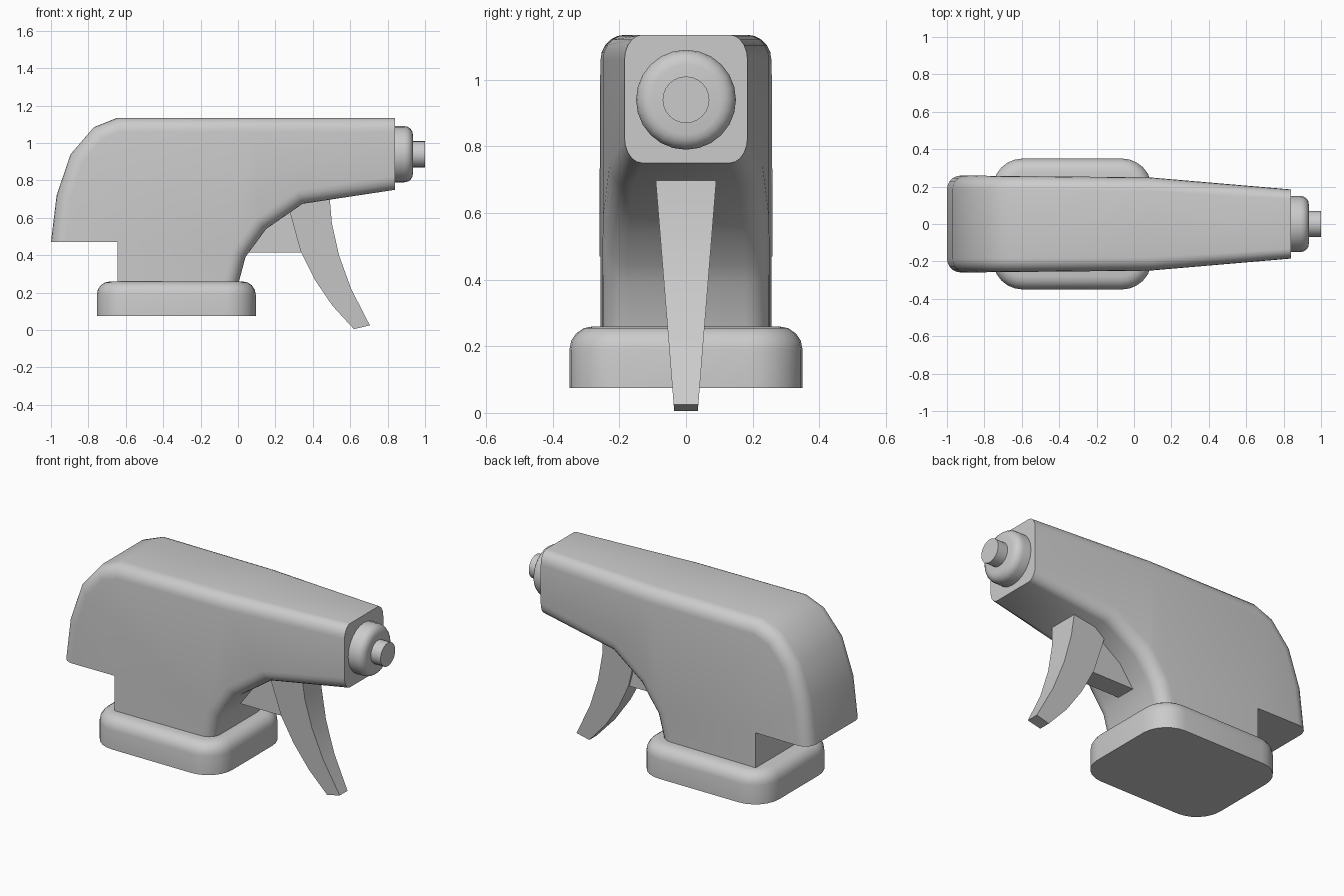
import bpy, bmesh
from math import pi
from mathutils import Matrix, Vector

cube = bpy.data.objects.get("Cube")
if cube:
    bpy.data.objects.remove(cube, do_unlink=True)

grey = bpy.data.materials.new("light grey plastic")
grey.use_nodes = True
grey.diffuse_color = (0.6, 0.6, 0.6, 1)
grey.node_tree.nodes["Principled BSDF"].inputs["Base Color"].default_value = (0.6, 0.6, 0.6, 1)


def finish(name, bm, smooth=True):
    bmesh.ops.recalc_face_normals(bm, faces=bm.faces[:])
    mesh = bpy.data.meshes.new(name)
    bm.to_mesh(mesh)
    bm.free()
    mesh.materials.append(grey)
    obj = bpy.data.objects.new(name, mesh)
    bpy.context.collection.objects.link(obj)
    if smooth:
        bpy.ops.object.select_all(action='DESELECT')
        obj.select_set(True)
        bpy.context.view_layer.objects.active = obj
        bpy.ops.object.shade_smooth_by_angle(angle=pi / 5)
    return obj


def slab(profile, half):
    """Extrude an x-z outline symmetrically along y."""
    bm = bmesh.new()
    face = bm.faces.new([bm.verts.new((x, -half, z)) for x, z in profile])
    new = bmesh.ops.extrude_face_region(bm, geom=[face])["geom"]
    moved = [v for v in new if isinstance(v, bmesh.types.BMVert)]
    bmesh.ops.translate(bm, verts=moved, vec=(0, 2 * half, 0))
    return bm


def round_edges(bm, edges, radius, segments):
    bmesh.ops.bevel(bm, geom=edges, offset=radius, segments=segments,
                    profile=0.5, affect='EDGES', clamp_overlap=True)


# Body: back, top and throat outlines; the end, heel and neck edges stay sharp
crown = [(-1, 0.47), (-0.97, 0.72), (-0.895, 0.94), (-0.77, 1.085),
         (-0.645, 1.135), (0.84, 1.135)]
throat = [(0.84, 0.75), (0.345, 0.675), (0.15, 0.54), (0.04, 0.39), (0, 0.24)]
heel = [(-0.645, 0.24), (-0.645, 0.47)]
bm = slab(crown + throat + heel, 0.26)


def in_chain(edge, chain):
    a, b = edge.verts
    return abs(a.co.y - b.co.y) < 0.01 and all(
        any((Vector((v.co.x, v.co.z)) - Vector(p)).length < 0.001 for p in chain)
        for v in (a, b))


round_edges(bm, [e for e in bm.edges if in_chain(e, crown) or in_chain(e, throat)], 0.075, 5)

# Taper the body toward the nozzle
kink = 0.08
bmesh.ops.bisect_plane(bm, geom=bm.verts[:] + bm.edges[:] + bm.faces[:],
                       plane_co=(kink, 0, 0), plane_no=(1, 0, 0))
for v in bm.verts:
    if v.co.x > kink:
        v.co.y *= 0.96 - 0.25 * (v.co.x - kink) / (0.84 - kink)
    else:
        v.co.y *= 1 - 0.04 * (v.co.x + 1) / (kink + 1)
finish("body", bm)

# Collar cap: rounded box with a soft top rim
bm = bmesh.new()
bmesh.ops.create_cube(bm, size=1, matrix=Matrix.Translation((-0.33, 0, 0.167))
                      @ Matrix.Diagonal((0.85, 0.70, 0.185, 1)))
upright = [e for e in bm.edges if abs(e.verts[0].co.z - e.verts[1].co.z) > 0.1]
round_edges(bm, upright, 0.16, 6)
rim = [e for e in bm.edges if all(v.co.z > 0.25 for v in e.verts)]
round_edges(bm, rim, 0.07, 4)
finish("collar_cap", bm)

# Trigger: curved blade narrowing toward its tip
blade = [(0.27, 0.7), (0.28, 0.62), (0.335, 0.42), (0.41, 0.27), (0.505, 0.13),
         (0.62, 0.005), (0.705, 0.025), (0.605, 0.22), (0.54, 0.4),
         (0.502, 0.57), (0.49, 0.71)]
bm = slab(blade, 1)
for v in bm.verts:
    v.co.y *= 0.035 + 0.08 * v.co.z
finish("trigger", bm)

# Link joining the trigger to the throat
link = [(0.02, 0.415), (0.345, 0.415), (0.29, 0.65), (0.15, 0.6)]
finish("trigger_link", slab(link, 0.06), smooth=False)


# Nozzle: round collar with a softened front rim and a small tip
def disc(name, x0, x1, radius, soft=0):
    bm = bmesh.new()
    place = Matrix.Translation(((x0 + x1) / 2, 0, 0.94)) @ Matrix.Rotation(pi / 2, 4, 'Y')
    bmesh.ops.create_cone(bm, cap_ends=True, segments=24, radius1=radius,
                          radius2=radius, depth=x1 - x0, matrix=place)
    if soft:
        front = [e for e in bm.edges if all(v.co.x > x1 - 0.001 for v in e.verts)]
        round_edges(bm, front, soft, 4)
    finish(name, bm)


disc("nozzle_collar", 0.82, 0.935, 0.15, 0.045)
disc("nozzle_tip", 0.92, 1, 0.07)
